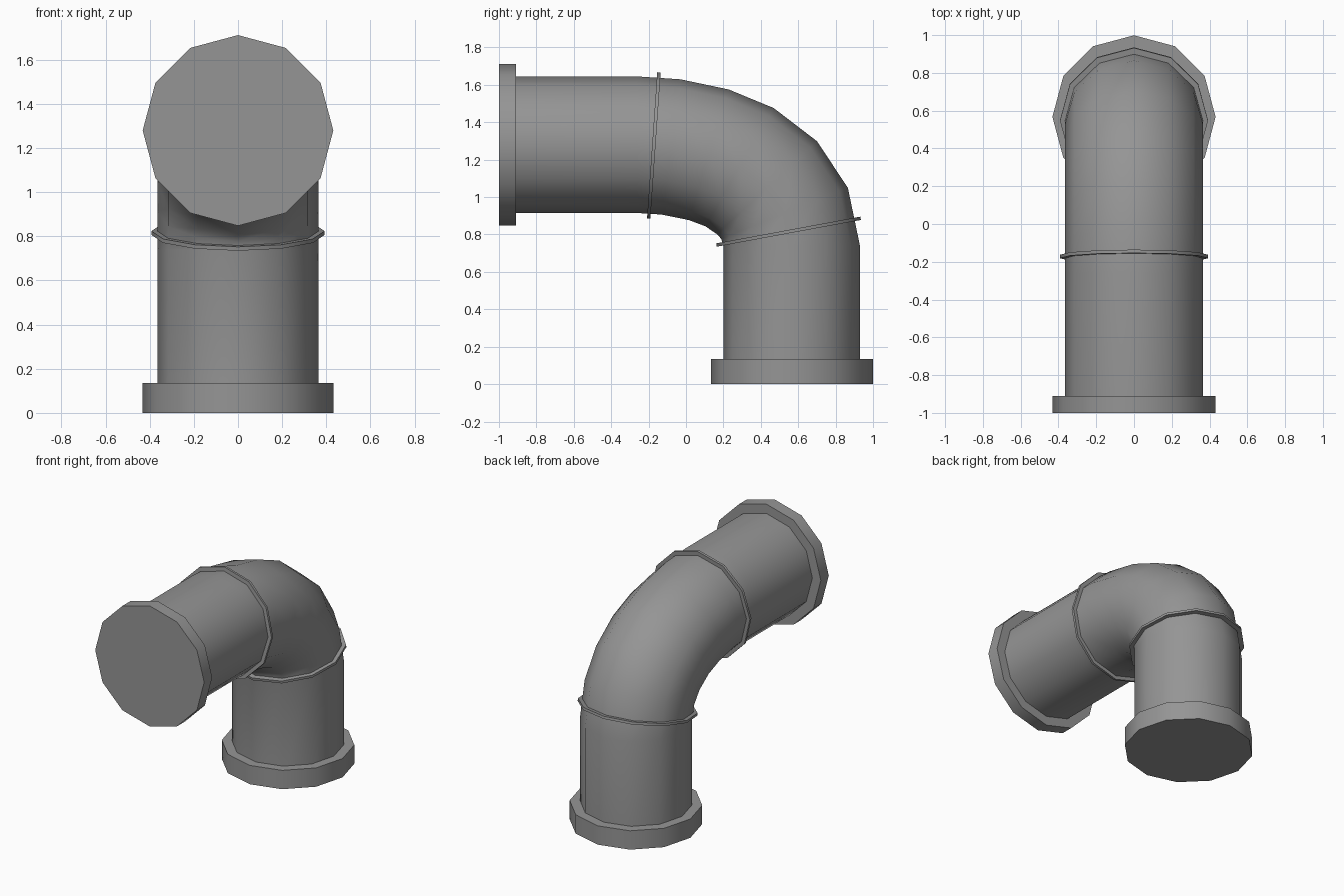
import bpy, bmesh, math
from mathutils import Vector

cube = bpy.data.objects.get("Cube")
if cube:
    bpy.data.objects.remove(cube, do_unlink=True)

SIDES = 12
PIPE_R, FLANGE_R, COLLAR_R = 0.365, 0.432, 0.392

# Single painted metal colour
GREY = (0.3, 0.3, 0.3, 1)
metal = bpy.data.materials.new("grey_metal")
metal.use_nodes = True
metal.diffuse_color = GREY
metal.node_tree.nodes["Principled BSDF"].inputs["Base Color"].default_value = GREY


def sweep(name, stations, radius):
    """Capped tube through (y, z, angle) stations; angle 0 runs along +y, 90 runs down."""
    bm = bmesh.new()
    rings = []
    for y, z, angle in stations:
        t = math.radians(angle)
        outward = Vector((0, math.sin(t), math.cos(t)))
        ring = []
        for i in range(SIDES):
            a = math.tau * i / SIDES
            offset = Vector((math.sin(a), 0, 0)) + outward * math.cos(a)
            ring.append(bm.verts.new(Vector((0, y, z)) + offset * radius))
        rings.append(ring)
    for near, far in zip(rings, rings[1:]):
        for i in range(SIDES):
            j = (i + 1) % SIDES
            bm.faces.new((near[i], near[j], far[j], far[i]))
    bm.faces.new(rings[0])
    bm.faces.new(rings[-1])
    bmesh.ops.recalc_face_normals(bm, faces=bm.faces)
    mesh = bpy.data.meshes.new(name)
    bm.to_mesh(mesh)
    bm.free()
    mesh.materials.append(metal)
    obj = bpy.data.objects.new(name, mesh)
    bpy.context.collection.objects.link(obj)
    bpy.ops.object.select_all(action='DESELECT')
    obj.select_set(True)
    bpy.context.view_layer.objects.active = obj
    bpy.ops.object.shade_smooth_by_angle(angle=math.radians(40))
    return obj


def disc(name, y, z, angle, thickness, radius):
    """Short solid ring centred on the pipe axis."""
    t = math.radians(angle)
    dy, dz = math.cos(t) * thickness / 2, -math.sin(t) * thickness / 2
    return sweep(name, [(y - dy, z - dz, angle), (y + dy, z + dz, angle)], radius)


# Elbow pipe: straight run, bend, straight drop
sweep("elbow_pipe", [
    (-0.95, 1.28, 0), (-0.26, 1.28, 0), (-0.08, 1.268, 8), (0.122, 1.226, 17),
    (0.286, 1.16, 30), (0.433, 1.05, 47), (0.527, 0.913, 68),
    (0.565, 0.74, 90), (0.565, 0.05, 90)], PIPE_R)

# End flanges
disc("front_flange", -0.955, 1.28, 0, 0.09, FLANGE_R)
disc("base_flange", 0.567, 0.0675, 90, 0.135, FLANGE_R)

# Thin seam collars at both ends of the bend
disc("upper_collar", -0.172, 1.276, 4, 0.018, COLLAR_R)
disc("lower_collar", 0.548, 0.815, 79.5, 0.018, COLLAR_R)
